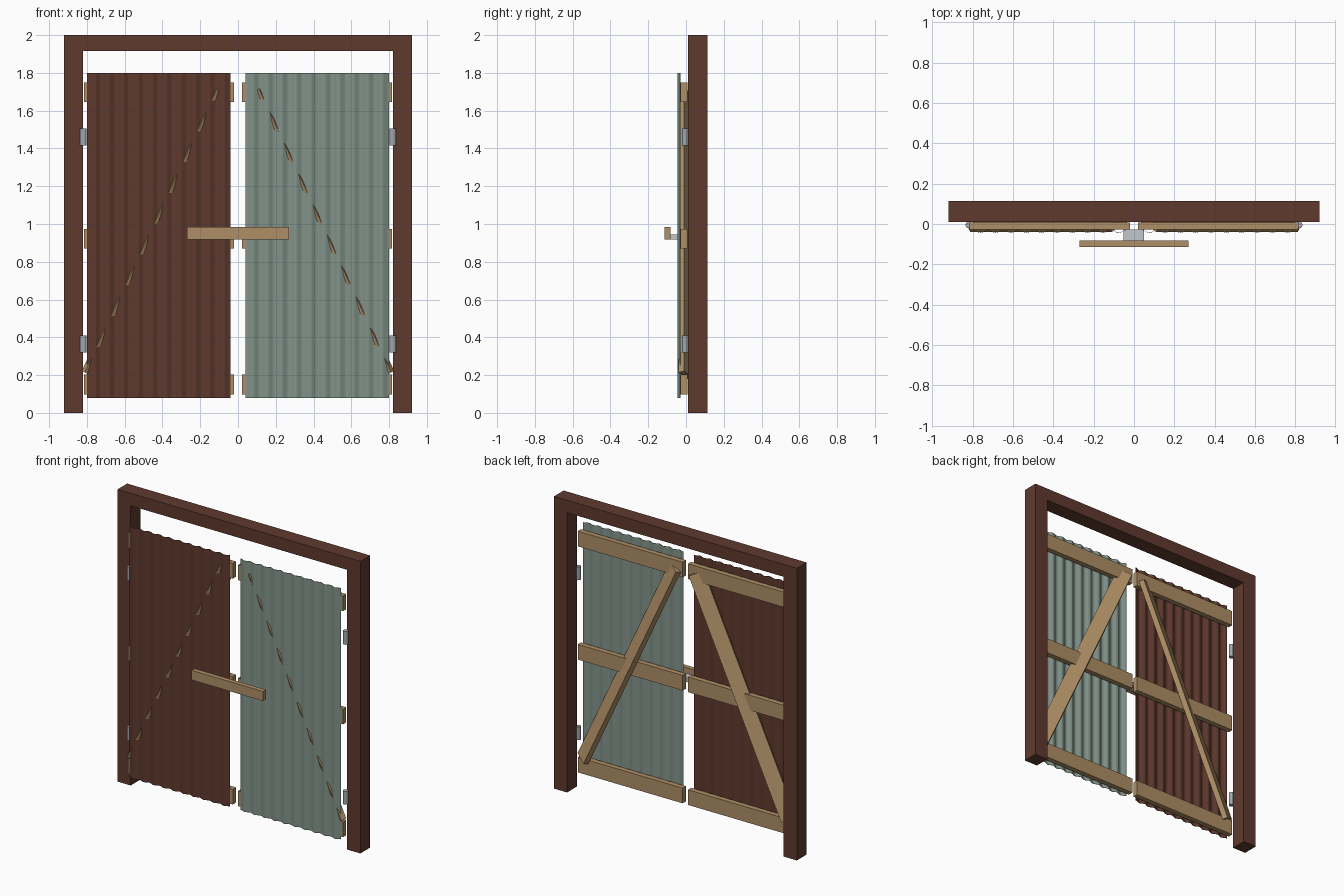
import bpy, bmesh, math
from mathutils import Matrix, Vector

if "Cube" in bpy.data.objects:
    bpy.data.objects.remove(bpy.data.objects["Cube"])


def material(name, rgb):
    m = bpy.data.materials.new(name)
    m.diffuse_color = (*rgb, 1.0)
    m.use_nodes = True
    m.node_tree.nodes["Principled BSDF"].inputs["Base Color"].default_value = m.diffuse_color
    return m


BROWN = material("brown_paint", (0.115, 0.042, 0.027))
TEAL = material("grey_green_sheet", (0.225, 0.295, 0.255))
WOOD = material("bare_wood", (0.43, 0.275, 0.133))
METAL = material("hinge_metal", (0.36, 0.39, 0.43))
PALE = material("pale_metal", (0.55, 0.57, 0.60))


def finish(name, bm, mat):
    bmesh.ops.recalc_face_normals(bm, faces=bm.faces)
    me = bpy.data.meshes.new(name)
    bm.to_mesh(me)
    bm.free()
    me.materials.append(mat)
    ob = bpy.data.objects.new(name, me)
    bpy.context.collection.objects.link(ob)
    return ob


def box(name, lo, hi, mat):
    lo, hi = Vector(lo), Vector(hi)
    bm = bmesh.new()
    bmesh.ops.create_cube(bm, size=1, matrix=Matrix.Translation((lo + hi) / 2)
                          @ Matrix.Diagonal((*(hi - lo), 1)))
    return finish(name, bm, mat)


def sided(s, a, b):
    """x range a..b placed on side s, in ascending order."""
    return sorted((s * a, s * b))


def corrugated_sheet(name, s, mat, waves=10, steps=8):
    x0, x1 = 0.04, 0.80
    y_mid, amp, thick = -0.0365, 0.007, 0.002
    bm = bmesh.new()
    prev = None
    for i in range(waves * steps + 1):
        t = i / (waves * steps)
        x = s * (x0 + (x1 - x0) * t)
        y = y_mid + amp * math.cos(2 * math.pi * waves * t)
        ring = [bm.verts.new((x, y + dy, z)) for dy, z in
                ((-thick / 2, 0.08), (thick / 2, 0.08), (thick / 2, 1.80), (-thick / 2, 1.80))]
        if prev:
            for k in range(4):
                bm.faces.new((prev[k], prev[(k + 1) % 4], ring[(k + 1) % 4], ring[k]))
        else:
            bm.faces.new(ring)
        prev = ring
    bm.faces.new(prev)
    return finish(name, bm, mat)


def brace(name, s):
    """Diagonal board, rolled about its own length."""
    top, bottom = Vector((0.08, 0, 1.70)), Vector((0.78, 0, 0.20))
    d = (top - bottom).normalized()
    side = Vector((0, 1, 0)).cross(d)
    roll = math.radians(30)
    u = side * math.cos(roll) - Vector((0, 1, 0)) * math.sin(roll)
    v = d.cross(u)
    rot = Matrix((u, v, d)).transposed().to_4x4()
    size = Matrix.Diagonal((0.10, 0.035, (top - bottom).length, 1))
    bm = bmesh.new()
    bmesh.ops.create_cube(bm, size=1, matrix=Matrix.Diagonal((s, 1, 1, 1))
                          @ Matrix.Translation((top + bottom) / 2) @ rot @ size)
    return finish(name, bm, WOOD)


def hinge(name, s, z):
    bm = bmesh.new()
    bmesh.ops.create_cone(bm, cap_ends=True, segments=12, radius1=0.0165, radius2=0.0165,
                          depth=0.09, matrix=Matrix.Translation((s * 0.819, -0.005, z)))
    return finish(name, bm, METAL)


# Door frame
box("lintel", (-0.92, 0.01, 1.915), (0.92, 0.115, 2.0), BROWN)

for s, label, skin in ((-1, "left", BROWN), (1, "right", TEAL)):
    # Post
    a, b = sided(s, 0.82, 0.92)
    box(label + "_post", (a, 0.01, 0), (b, 0.115, 1.915), BROWN)
    # Door leaf: sheet, rails and diagonal
    corrugated_sheet(label + "_sheet", s, skin)
    a, b = sided(s, 0.02, 0.815)
    for part, z in (("bottom", 0.15), ("middle", 0.922), ("top", 1.697)):
        box(f"{label}_{part}_rail", (a, -0.028, z - 0.052), (b, 0.007, z + 0.052), WOOD)
    brace(label + "_brace", s)
    # Hinges
    for part, z in (("lower", 0.365), ("upper", 1.46)):
        hinge(f"{label}_{part}_hinge", s, z)

# Locking bar on its bracket
box("locking_bar", (-0.27, -0.115, 0.917), (0.27, -0.083, 0.983), WOOD)
box("bar_bracket", (-0.053, -0.083, 0.917), (0.05, -0.028, 0.945), PALE)
